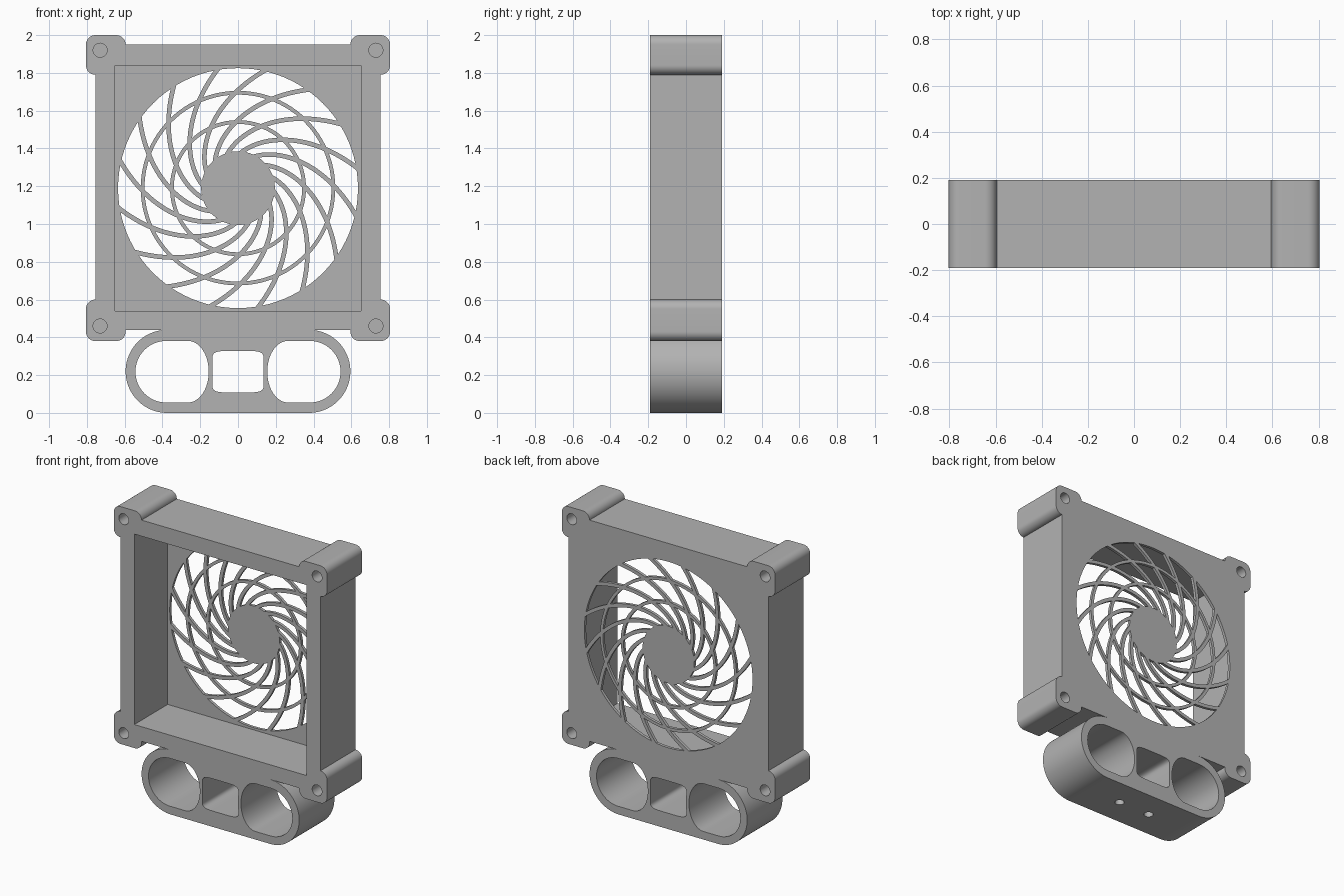
import bpy, bmesh
from math import sin, cos, radians, log, pi, copysign
from mathutils import Matrix

if "Cube" in bpy.data.objects:
    bpy.data.objects.remove(bpy.data.objects["Cube"])

grey = bpy.data.materials.new("plain grey")
grey.use_nodes = True
grey.diffuse_color = (0.45, 0.45, 0.45, 1)
grey.node_tree.nodes["Principled BSDF"].inputs["Base Color"].default_value = grey.diffuse_color

HALF = 0.19            # half depth
SKIN = 0.02            # grille thickness
MID = 1.19             # fan centre height
RIM, HUB = 0.635, 0.195


def arc(cx, cz, r, a0, a1, n=12, rz=None):
    rz = rz or r
    angles = [radians(a0 + (a1 - a0) * i / n) for i in range(n + 1)]
    return [(cx + r * cos(a), cz + rz * sin(a)) for a in angles]


def circle(cx, cz, r, n=96):
    return arc(cx, cz, r, 0, 360, n)[:-1]


def mirror(points):
    return [(-x, z) for x, z in reversed(points)]


def plate(name, loops, y0, y1):
    """Fill closed outlines (inner ones are holes) and extrude from y0 to y1."""
    curve = bpy.data.curves.new(name, "CURVE")
    curve.dimensions, curve.fill_mode = "2D", "BOTH"
    curve.extrude = (y1 - y0) / 2
    for loop in loops:
        spline = curve.splines.new("POLY")
        spline.points.add(len(loop) - 1)
        for p, (x, z) in zip(spline.points, loop):
            p.co = (x, z, 0, 1)
        spline.use_cyclic_u = True
    temp = bpy.data.objects.new(name + "_outline", curve)
    bpy.context.collection.objects.link(temp)
    graph = bpy.context.evaluated_depsgraph_get()
    mesh = bpy.data.meshes.new_from_object(temp.evaluated_get(graph))
    bpy.data.objects.remove(temp)
    bm = bmesh.new()
    bm.from_mesh(mesh)
    bmesh.ops.remove_doubles(bm, verts=bm.verts, dist=1e-5)
    move = Matrix.Translation((0, (y0 + y1) / 2, 0)) @ Matrix.Rotation(pi / 2, 4, "X")
    bm.transform(move)
    bmesh.ops.recalc_face_normals(bm, faces=bm.faces)
    bm.to_mesh(mesh)
    bm.free()
    mesh.name = name
    mesh.materials.clear()
    mesh.materials.append(grey)
    obj = bpy.data.objects.new(name, mesh)
    bpy.context.collection.objects.link(obj)
    return obj


def smooth(obj):
    bpy.ops.object.select_all(action="DESELECT")
    obj.select_set(True)
    bpy.context.view_layer.objects.active = obj
    bpy.ops.object.shade_smooth_by_angle(angle=radians(30))


# Outline of the housing: rounded corner lugs, then the pod below
R = 0.05
side = [(0.595, 1.95)]
side += arc(0.645, 1.95, R, 180, 90) + arc(0.755, 1.95, R, 90, 0)
side += arc(0.755, 1.84, R, 0, -90) + arc(0.755, 0.55, R, 90, 0)
side += arc(0.755, 0.43, R, 0, -90) + arc(0.645, 0.43, R, -90, -180)
side += [(0.595, 0.44)] + arc(0.375, 0.22, 0.22, 90, -90, 40)
outline = side + mirror(side)

# Openings in the pod: two round-ended ones and a pinched middle one
pod_hole = arc(0.38, 0.218, 0.163, -90, 90, 32)
pod_hole += arc(0.265, 0.218, 0.11, 90, 180, 16, 0.163)
pod_hole += arc(0.265, 0.218, 0.11, 180, 270, 16, 0.163)[1:]


def squarish(a):
    c, s = cos(a), sin(a)
    u, v = copysign(abs(c) ** 0.36, c), copysign(abs(s) ** 0.36, s)
    return 0.147 * u * (1 - 0.1 * (1 - v * v)), 0.218 + 0.11 * v


middle_hole = [squarish(2 * pi * (i + 0.5) / 72) for i in range(72)]

housing = plate("housing", [outline, circle(0, MID, RIM), pod_hole,
                            mirror(pod_hole), middle_hole], -HALF, HALF)

# Cutter: fan cavity, blind screw holes in the lugs and under the pod
bm = bmesh.new()
front, back = -HALF - 0.1, HALF - SKIN
bmesh.ops.create_cube(bm, size=1, matrix=Matrix.Translation((0, (front + back) / 2, MID))
                      @ Matrix.Diagonal((1.3, back - front, 1.3, 1)))


def drill(x, y, z, r, depth, turn):
    bmesh.ops.create_cone(bm, cap_ends=True, segments=32, radius1=r, radius2=r, depth=depth,
                          matrix=Matrix.Translation((x, y, z)) @ turn)


for sx in (-1, 1):
    for sz in (-1, 1):
        for sy in (-1, 1):
            drill(sx * 0.73, sy * HALF, MID + sz * 0.73, 0.037, 0.24,
                  Matrix.Rotation(pi / 2, 4, "X"))
    drill(sx * 0.12, 0, 0, 0.03, 0.19, Matrix.Identity(4))
cut_mesh = bpy.data.meshes.new("cutter")
bm.to_mesh(cut_mesh)
bm.free()
cut_mesh.materials.append(grey)
cutter = bpy.data.objects.new("cutter", cut_mesh)
bpy.context.collection.objects.link(cutter)
cutter.hide_render = True
mod = housing.modifiers.new("cut", "BOOLEAN")
mod.operation, mod.solver, mod.object = "DIFFERENCE", "EXACT", cutter
bpy.context.view_layer.objects.active = housing
bpy.ops.object.modifier_apply(modifier=mod.name)
bpy.data.objects.remove(cutter)
smooth(housing)

# Grille: hub, two rings and swirling spokes
smooth(plate("grille_hub", [circle(0, MID, HUB)], back, HALF))
for name, r in (("inner", 0.35), ("outer", 0.505)):
    loops = [circle(0, MID, r + 0.01), circle(0, MID, r - 0.01)]
    smooth(plate("grille_ring_" + name, loops, back, HALF))

SPOKES, STEPS, WIDTH = 16, 24, 0.024


def spiral(start, offset):
    """One edge of a spoke, shifted sideways from its logarithmic centre line."""
    points = []
    for i in range(STEPS + 1):
        r = 0.18 + (RIM + 0.012 - 0.18) * i / STEPS
        a = start + radians(62) * log(RIM / r)
        t = a + radians(43)
        points.append((r * cos(a) + offset * cos(t), MID + r * sin(a) + offset * sin(t)))
    return points


for k in range(SPOKES):
    start = radians(100) + 2 * pi * k / SPOKES
    edge = spiral(start, WIDTH / 2) + spiral(start, -WIDTH / 2)[::-1]
    smooth(plate(f"grille_spoke_{k + 1}", [edge], back, HALF))
